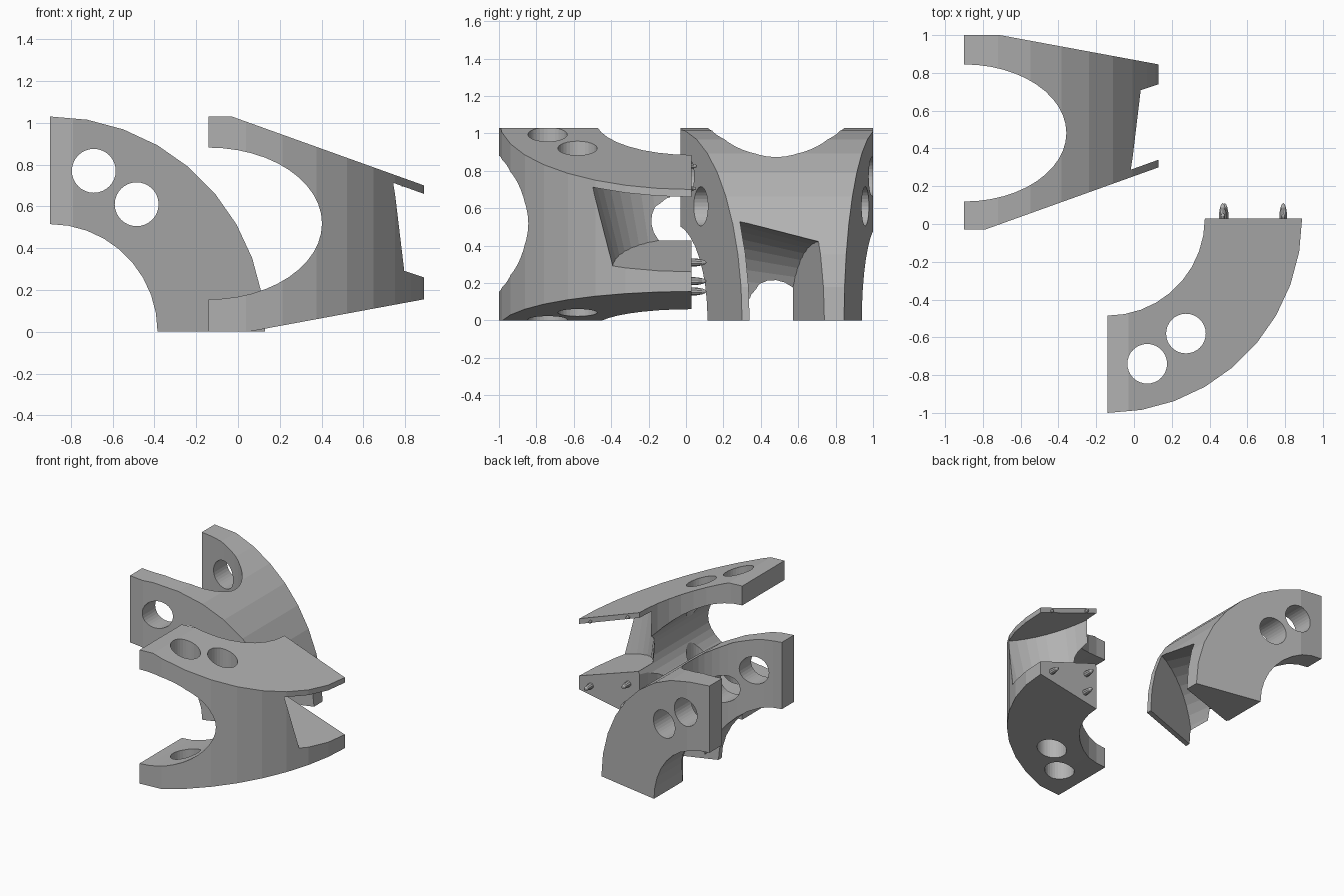
import bpy, bmesh, math
from mathutils import Matrix, Vector

if "Cube" in bpy.data.objects:
    bpy.data.objects.remove(bpy.data.objects["Cube"])

grey = bpy.data.materials.new("plain_grey")
grey.diffuse_color = (0.45, 0.45, 0.45, 1)
grey.use_nodes = True
grey.node_tree.nodes["Principled BSDF"].inputs["Base Color"].default_value = grey.diffuse_color

R_OUT, R_IN, SIZE = 1.03, 0.515, 1.03


def new_object(name, bm):
    bmesh.ops.recalc_face_normals(bm, faces=bm.faces[:])
    me = bpy.data.meshes.new(name)
    bm.to_mesh(me)
    bm.free()
    ob = bpy.data.objects.new(name, me)
    bpy.context.collection.objects.link(ob)
    return ob


def loft(name, ring_a, ring_b):
    """Closed solid between two matching rings of points."""
    bm = bmesh.new()
    a = [bm.verts.new(p) for p in ring_a]
    b = [bm.verts.new(p) for p in ring_b]
    bm.faces.new(a)
    bm.faces.new(b)
    for i in range(len(a)):
        j = (i + 1) % len(a)
        bm.faces.new((a[i], a[j], b[j], b[i]))
    return new_object(name, bm)


def prism_w(name, pts, lo, hi):
    return loft(name, [(u, v, lo) for u, v in pts], [(u, v, hi) for u, v in pts])


def prism_v(name, pts, lo, hi):
    return loft(name, [(u, lo, w) for u, w in pts], [(u, hi, w) for u, w in pts])


def oval(cu, cv, a, b, n):
    return [(cu + a * math.cos(2 * math.pi * i / n),
             cv + b * math.sin(2 * math.pi * i / n)) for i in range(n)]


def carve(ob, cutter, op):
    """Apply a boolean at once and discard the cutter."""
    cutter.hide_render = True
    mod = ob.modifiers.new("cut", 'BOOLEAN')
    mod.operation, mod.object, mod.solver = op, cutter, 'EXACT'
    deps = bpy.context.evaluated_depsgraph_get()
    me = bpy.data.meshes.new_from_object(ob.evaluated_get(deps))
    ob.modifiers.clear()
    ob.data = me
    bpy.data.objects.remove(cutter)


def arc(r, n=9):
    return [(r * math.cos(math.radians(90 * i / n)),
             r * math.sin(math.radians(90 * i / n))) for i in range(n + 1)]


def make_bracket(name):
    # quarter ring, u and v across the ring, w along its axis
    ob = prism_w(name, arc(R_OUT) + arc(R_IN)[::-1], -0.1, 1.15)
    # tapered top and bottom
    wedge = [(-0.1, 0), (0.19, 0), (1.1, 0.168), (1.1, 0.675), (0.11, SIZE), (-0.1, SIZE)]
    carve(ob, prism_v("taper", wedge, -0.1, 1.2), 'INTERSECT')
    # oval opening that forms the fork
    carve(ob, prism_v("fork_gap", oval(0, 0.518, 0.542, 0.363, 48), -0.1, 1.2), 'DIFFERENCE')
    # flared notch at the narrow end, bounded by two sloping lips
    rings = []
    for w in (0.0, 1.0):
        b = 0.43 + (w - 0.295) * 0.286
        rings.append([(u, v, w) for u, v in oval(1.03, 0, 0.545, b, 48)])
    notch = loft("notch", *rings)
    lips = [(1.6, 0.07), (1.6, 0.455), (0.4, 0.886), (0.4, 0.47)]
    carve(notch, prism_v("lips", lips, -0.8, 0.8), 'INTERSECT')
    carve(ob, notch, 'DIFFERENCE')
    # two bolt holes through both fork arms
    for u, v in ((0.21, 0.77), (0.415, 0.61)):
        carve(ob, prism_w("bolt_hole", oval(u, v, 0.105, 0.105, 32), -0.2, 1.25), 'DIFFERENCE')
    return ob


def place(ob, matrix):
    ob.data.transform(matrix)
    if matrix.determinant() < 0:
        ob.data.flip_normals()
    ob.data.materials.clear()
    ob.data.materials.append(grey)
    for p in ob.data.polygons:
        p.material_index = 0
        p.use_smooth = False


# upright bracket at the back left
place(make_bracket("upright_bracket"),
      Matrix(((1, 0, 0, -0.9), (0, 0, -1, 1.0), (0, 1, 0, 0), (0, 0, 0, 1))))

# lying bracket at the front right
place(make_bracket("lying_bracket"),
      Matrix(((1, 0, 0, -0.14), (0, -1, 0, 0.03), (0, 0, 1, 0), (0, 0, 0, 1))))

# pointed locating pins on the end faces of the lying bracket
pins = [(0.47, 0.31, 0.022, 0.08), (0.48, 0.155, 0.022, 0.08), (0.79, 0.21, 0.022, 0.08),
        (0.47, 0.825, 0.013, 0.03), (0.79, 0.705, 0.011, 0.025)]
for i, (x, z, r, length) in enumerate(pins):
    bm = bmesh.new()
    bmesh.ops.create_uvsphere(bm, u_segments=10, v_segments=8, radius=1)
    bmesh.ops.scale(bm, vec=Vector((r, r, length)), verts=bm.verts)
    bmesh.ops.rotate(bm, matrix=Matrix.Rotation(math.pi / 2, 3, 'X'), verts=bm.verts)
    bmesh.ops.translate(bm, vec=Vector((x, 0.03, z)), verts=bm.verts)
    pin = new_object("locating_pin_%d" % (i + 1), bm)
    pin.data.materials.append(grey)
